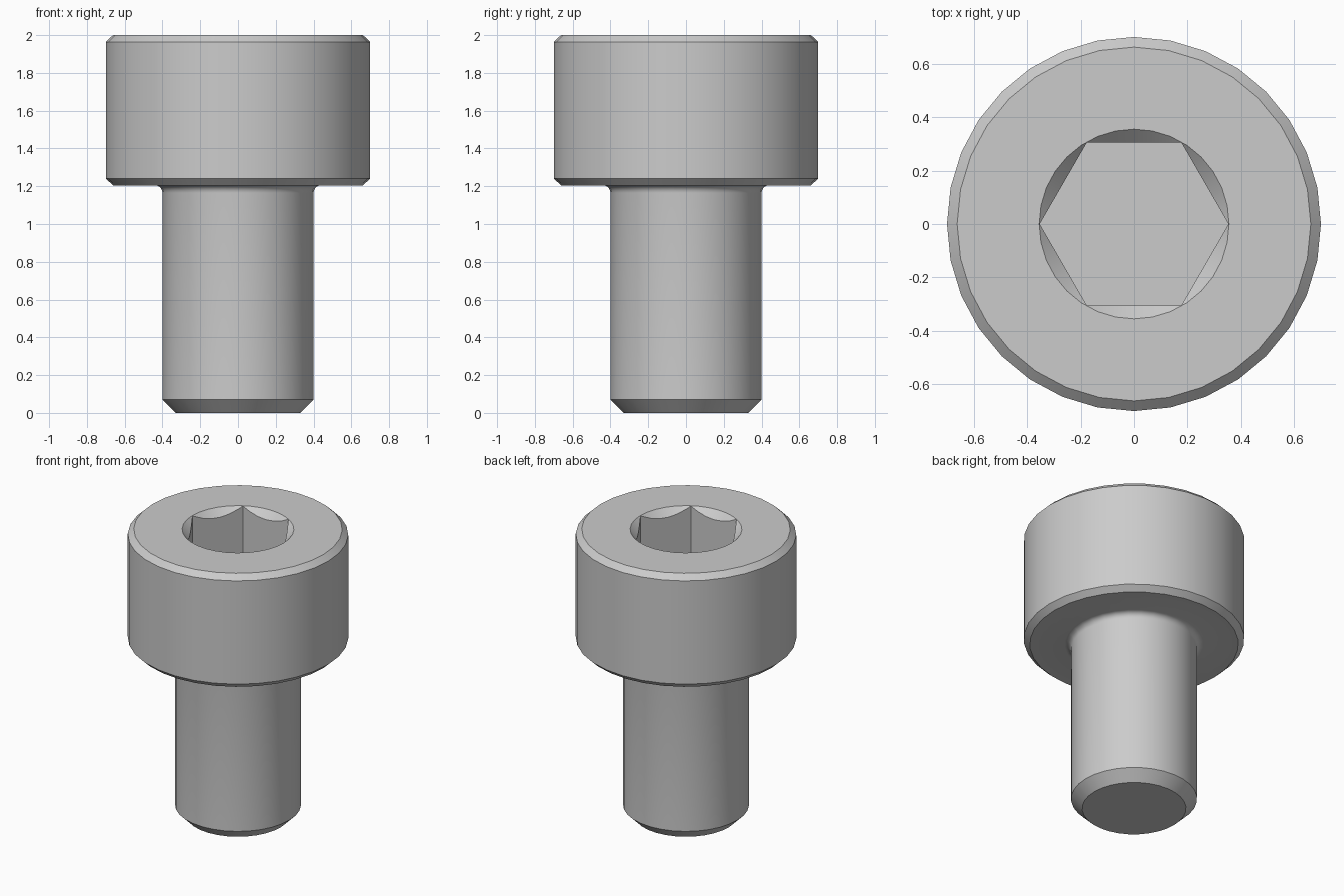
import bpy
import bmesh
from math import sin, cos, pi, radians

SEGMENTS = 32
TOP, SEAT = 2.0, 1.205          # top of head, underside of head
HEAD_R, SHANK_R = 0.70, 0.40
HEX_R = 0.353                   # socket corner radius
SOCKET_DEPTH = 0.40

cube = bpy.data.objects.get("Cube")
if cube:
    bpy.data.objects.remove(cube, do_unlink=True)

steel = bpy.data.materials.new("steel_grey")
steel.use_nodes = True
colour = (0.6, 0.6, 0.6, 1)
steel.diffuse_color = colour
steel.node_tree.nodes["Principled BSDF"].inputs["Base Color"].default_value = colour


def revolve(name, profile, segments):
    """Closed solid turned about z from (radius, height) points, bottom to top."""
    bm = bmesh.new()
    rings = []
    for r, z in profile:
        angles = [2 * pi * i / segments for i in range(segments)]
        rings.append([bm.verts.new((r * cos(a), r * sin(a), z)) for a in angles])
    for low, high in zip(rings, rings[1:]):
        for i in range(segments):
            j = (i + 1) % segments
            bm.faces.new((low[i], low[j], high[j], high[i]))
    bm.faces.new(rings[0][::-1])
    bm.faces.new(rings[-1])
    mesh = bpy.data.meshes.new(name)
    bm.to_mesh(mesh)
    bm.free()
    mesh.materials.append(steel)
    obj = bpy.data.objects.new(name, mesh)
    bpy.context.collection.objects.link(obj)
    return obj


# Shank with chamfered tip, fillet under the head, head with chamfered rims
fillet = 0.04
profile = [(SHANK_R - 0.07, 0), (SHANK_R, 0.07)]
for k in range(6):
    a = radians(90) * k / 5
    profile.append((SHANK_R + fillet * (1 - cos(a)), SEAT - fillet * (1 - sin(a))))
profile += [(HEAD_R - 0.038, SEAT), (HEAD_R, SEAT + 0.036),
            (HEAD_R, TOP - 0.036), (HEAD_R - 0.038, TOP)]
screw = revolve("cap_screw", profile, SEGMENTS)

# Hex socket and its conical lead-in
hexagon = revolve("hex_socket_cutter",
                  [(HEX_R, TOP - SOCKET_DEPTH), (HEX_R, TOP + 0.1)], 6)
lead_in = revolve("lead_in_cutter",
                  [(HEX_R - 0.098, TOP - 0.1), (HEX_R + 0.052, TOP + 0.05)], SEGMENTS)

bpy.context.view_layer.objects.active = screw
for cutter in (hexagon, lead_in):
    cutter.hide_render = True
    mod = screw.modifiers.new(cutter.name, "BOOLEAN")
    mod.operation = "DIFFERENCE"
    mod.solver = "EXACT"
    mod.object = cutter
    bpy.ops.object.modifier_apply(modifier=mod.name)
    bpy.data.objects.remove(cutter, do_unlink=True)

# Smooth round walls, crisp chamfers and socket edges
bpy.ops.object.select_all(action="DESELECT")
screw.select_set(True)
bpy.ops.object.shade_smooth_by_angle(angle=radians(30))
